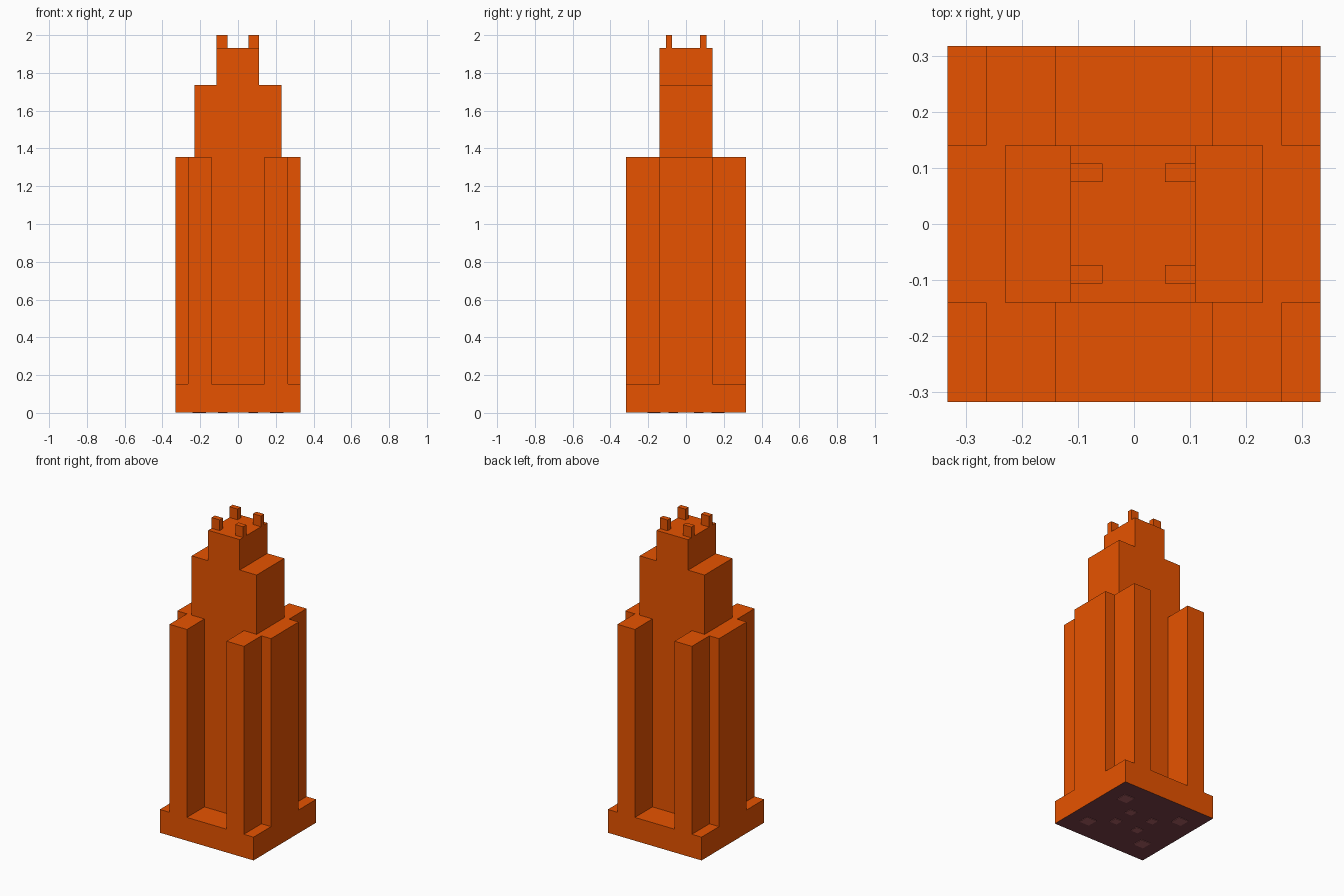
import bpy, bmesh
from mathutils import Vector

cube = bpy.data.objects.get("Cube")
if cube:
    bpy.data.objects.remove(cube, do_unlink=True)


def make_material(name, rgb):
    mat = bpy.data.materials.new(name)
    mat.use_nodes = True
    colour = (*rgb, 1.0)
    mat.diffuse_color = colour
    bsdf = mat.node_tree.nodes["Principled BSDF"]
    bsdf.inputs["Base Color"].default_value = colour
    bsdf.inputs["Roughness"].default_value = 0.7
    return mat


orange = make_material("burnt orange", (0.8, 0.086, 0.0))
maroon = make_material("dark maroon", (0.2, 0.052, 0.066))
rose = make_material("dusty rose", (0.42, 0.12, 0.13))


def extrude_profile(name, points, direction, material=orange):
    """Extrude a closed outline along a direction into a flat-sided solid."""
    bm = bmesh.new()
    face = bm.faces.new([bm.verts.new(p) for p in points])
    result = bmesh.ops.extrude_face_region(bm, geom=[face], use_keep_orig=True)
    moved = [v for v in result["geom"] if isinstance(v, bmesh.types.BMVert)]
    bmesh.ops.translate(bm, verts=moved, vec=Vector(direction))
    bmesh.ops.recalc_face_normals(bm, faces=bm.faces)
    mesh = bpy.data.meshes.new(name)
    bm.to_mesh(mesh)
    bm.free()
    mesh.materials.append(material)
    obj = bpy.data.objects.new(name, mesh)
    bpy.context.collection.objects.link(obj)
    return obj


def box(name, x0, x1, y0, y1, z0, z1, material=orange):
    outline = [(x0, y0, z0), (x1, y0, z0), (x1, y1, z0), (x0, y1, z0)]
    return extrude_profile(name, outline, (0, 0, z1 - z0), material)


half_x, half_y = 0.332, 0.317      # footprint
core_y = 0.14                      # half depth of the central slab
wing_in, wing_out = 0.14, 0.264    # buttress sides
pad_top, base_top, shaft_top = 0.003, 0.152, 1.356
crown_step, crown_top = 1.736, 1.931

# Plinth, with a dark underside
base = box("base_plinth", -half_x, half_x, -half_y, half_y, pad_top, base_top)
base.data.materials.append(maroon)
for poly in base.data.polygons:
    poly.material_index = 1 if poly.normal.z < -0.5 else 0

# Thin pads under the plinth, along both diagonals
for ring, px, py, size in (("outer", 0.205, 0.17, 0.035), ("inner", 0.08, 0.067, 0.025)):
    for side, sx in (("left", 1), ("right", -1)):
        for end, sy in (("front", -1), ("back", 1)):
            x, y = sx * px, sy * py
            box(f"{ring}_base_pad_{end}_{side}", x - size, x + size,
                y - size, y + size, 0, pad_top, rose)

# Shaft: one plan quarter mirrored into the notched outline
quarter = [(half_x, core_y), (wing_out, core_y), (wing_out, half_y),
           (wing_in, half_y), (wing_in, core_y)]
right_half = [(x, -y) for x, y in reversed(quarter)] + quarter
plan = right_half + [(-x, y) for x, y in reversed(right_half)]
plan = [(x, y, base_top) for x, y in plan]
extrude_profile("tower_shaft", plan, (0, 0, shaft_top - base_top))

# Stepped crown, extruded front to back
steps = [(-0.23, shaft_top), (0.23, shaft_top), (0.23, crown_step),
         (0.11, crown_step), (0.11, crown_top), (-0.113, crown_top),
         (-0.113, crown_step), (-0.23, crown_step)]
extrude_profile("stepped_crown", [(x, -core_y, z) for x, z in steps],
                (0, 2 * core_y, 0))

# Four roof posts
for side, x0, x1 in (("right", -0.113, -0.056), ("left", 0.055, 0.11)):
    for end, y0, y1 in (("front", -0.106, -0.073), ("back", 0.075, 0.108)):
        box(f"roof_post_{end}_{side}", x0, x1, y0, y1, crown_top, 2.0)
